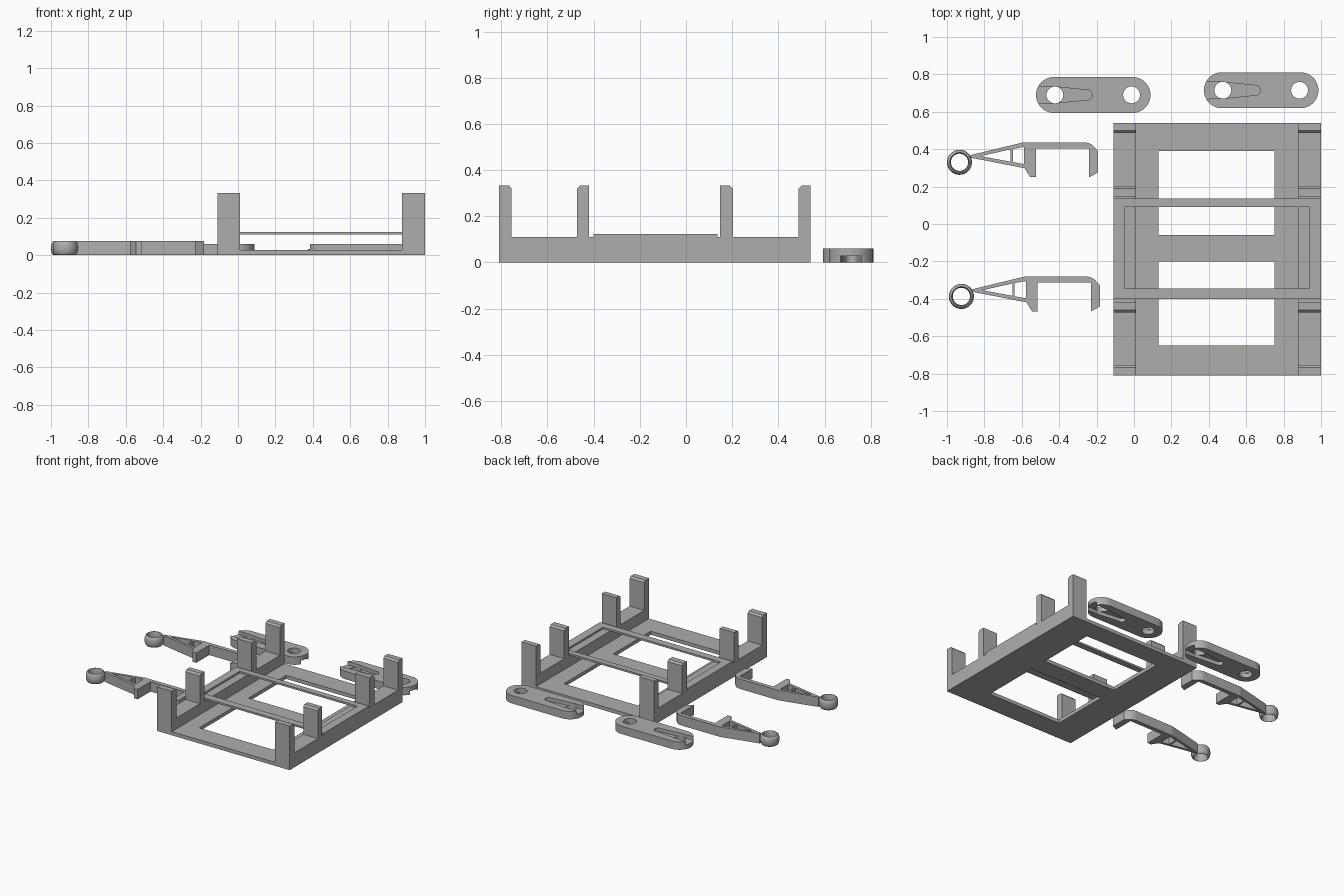
import bpy, bmesh, math
from mathutils import Matrix, Vector

cube = bpy.data.objects.get("Cube")
if cube:
    bpy.data.objects.remove(cube, do_unlink=True)

grey = bpy.data.materials.new("plain grey")
grey.use_nodes = True
COLOUR = (0.42, 0.42, 0.42, 1)
grey.diffuse_color = COLOUR
grey.node_tree.nodes["Principled BSDF"].inputs["Base Color"].default_value = COLOUR


def finish(name, bm, smooth=False):
    bmesh.ops.recalc_face_normals(bm, faces=bm.faces[:])
    mesh = bpy.data.meshes.new(name)
    bm.to_mesh(mesh)
    bm.free()
    mesh.materials.append(grey)
    ob = bpy.data.objects.new(name, mesh)
    bpy.context.collection.objects.link(ob)
    if smooth:
        smooth_shade(ob)
    return ob


def smooth_shade(ob):
    bpy.ops.object.select_all(action='DESELECT')
    ob.select_set(True)
    bpy.context.view_layer.objects.active = ob
    bpy.ops.object.shade_smooth_by_angle(angle=math.radians(35))


def prism(name, loops, low, high, matrix=Matrix(), smooth=False):
    """Extrude an outline (first loop) with holes (other loops) from low to high."""
    bm = bmesh.new()
    edges = []
    for loop in loops:
        vs = [bm.verts.new((u, v, low)) for u, v in loop]
        edges += [bm.edges.new((a, b)) for a, b in zip(vs, vs[1:] + vs[:1])]
    bmesh.ops.triangle_fill(bm, use_beauty=True, use_dissolve=False, edges=edges)
    top = bmesh.ops.extrude_face_region(bm, geom=bm.faces[:])["geom"]
    verts = [g for g in top if isinstance(g, bmesh.types.BMVert)]
    bmesh.ops.translate(bm, vec=(0, 0, high - low), verts=verts)
    bmesh.ops.transform(bm, matrix=matrix, verts=bm.verts[:])
    return finish(name, bm, smooth)


def rect(x0, x1, y0, y1):
    return [(x0, y0), (x1, y0), (x1, y1), (x0, y1)]


def arc(cx, cy, r, start, end, n):
    angles = [math.radians(start + (end - start) * i / n) for i in range(n + 1)]
    return [(cx + r * math.cos(a), cy + r * math.sin(a)) for a in angles]


# Frame floor with two windows
LEFT, RIGHT, FRONT, BACK = -0.11, 1.0, -0.81, 0.54
WALL = 0.122
prism("frame_floor", [rect(LEFT + WALL, RIGHT - WALL, FRONT, BACK),
                      rect(0.13, 0.75, -0.06, 0.39),
                      rect(0.13, 0.75, -0.65, -0.20)], 0, 0.027)

# Side walls with four upright posts each, chamfered on the inner top edge
WALL_TOP, POST_TOP, C = 0.11, 0.333, 0.013
posts = [(FRONT, -0.755, 1), (-0.472, -0.42, -1), (0.147, 0.203, 1), (0.487, BACK, -1)]
profile = [(FRONT, 0)]
for y0, y1, side in posts:
    profile.append((y0, WALL_TOP))
    profile += [(y0, POST_TOP)] if side > 0 else [(y0, POST_TOP - C), (y0 + C, POST_TOP)]
    profile += [(y1 - C, POST_TOP), (y1, POST_TOP - C)] if side > 0 else [(y1, POST_TOP)]
    profile.append((y1, WALL_TOP))
profile = [p for p in profile if p not in ((FRONT, WALL_TOP), (BACK, WALL_TOP))] + [(BACK, 0)]
stand = Matrix(((0, 0, 1, 0), (1, 0, 0, 0), (0, 1, 0, 0), (0, 0, 0, 1)))
prism("right_wall", [profile], LEFT, LEFT + WALL, stand)
prism("left_wall", [profile], RIGHT - WALL, RIGHT, stand)

# Thin raised rim that bridges the two walls
prism("bridge_rim", [rect(LEFT, RIGHT, -0.40, 0.137),
                     rect(-0.05, 0.937, -0.345, 0.092)], WALL_TOP, 0.124)


# Rounded links: a round hole at each end, a tapered slot above and one below
def link_plate(name, x, y):
    place = Matrix.Translation((x, y, 0))
    reach, r, pin = 0.21, 0.096, 0.205
    outline = arc(reach, 0, r, -90, 90, 24) + arc(-reach, 0, r, 90, 270, 24)
    holes = [arc(s * pin, 0, 0.045, 0, 360, 32)[:-1] for s in (-1, 1)]
    plate = prism(name, [outline] + holes, 0, 0.06, place)
    for side, low, high in ((-1, 0.033, 0.08), (1, -0.02, 0.027)):
        slot = [(-0.35, -0.047), (-0.21, -0.044)] + arc(-0.03, 0, 0.026, -80, 80, 10)
        slot += [(-0.21, 0.044), (-0.35, 0.047)]
        slot = [(-side * u, v) for u, v in slot]
        cutter = prism("slot_cutter", [slot], low, high, place)
        cutter.hide_render = True
        mod = plate.modifiers.new("slot", 'BOOLEAN')
        mod.operation, mod.solver, mod.object = 'DIFFERENCE', 'EXACT', cutter
        bpy.context.view_layer.objects.active = plate
        bpy.ops.object.modifier_apply(modifier=mod.name)
        bpy.data.objects.remove(cutter, do_unlink=True)
    smooth_shade(plate)


link_plate("right_link", -0.218, 0.69)
link_plate("left_link", 0.68, 0.715)


# Clip arms: a rounded eyelet, a V brace and a two-legged hook
def clip_arm(name, dx, dy):
    place = Matrix.Translation((dx, dy, 0))
    high = 0.075
    outline = [(-0.875, 0.368), (-0.59, 0.437)]
    outline += arc(-0.27, 0.357, 0.08, 90, 50, 6)
    outline += [(-0.193, 0.39), (-0.193, 0.275), (-0.24, 0.25), (-0.24, 0.405),
                (-0.525, 0.405), (-0.525, 0.25), (-0.555, 0.25), (-0.585, 0.298),
                (-0.875, 0.355)]
    brace = [(-0.82, 0.363), (-0.66, 0.333), (-0.66, 0.399)]
    gap = [(-0.648, 0.331), (-0.588, 0.32), (-0.588, 0.412), (-0.648, 0.401)]
    prism(name, [outline, brace, gap], 0, high, place)
    # Eyelet: barrel outside, narrow waist inside
    ring = [(0.052 + 0.015 * math.cos(math.radians(a)), high / 2 + 0.0375 * math.sin(math.radians(a)))
            for a in range(-90, 91, 15)]
    ring += [(0.046, 0.05), (0.046, 0.025)]
    bm = bmesh.new()
    vs = [bm.verts.new((r, 0, z)) for r, z in ring]
    es = [bm.edges.new((a, b)) for a, b in zip(vs, vs[1:] + vs[:1])]
    bmesh.ops.spin(bm, geom=vs + es, cent=(0, 0, 0), axis=(0, 0, 1),
                   angle=math.tau, steps=40)
    bmesh.ops.remove_doubles(bm, verts=bm.verts[:], dist=0.0005)
    bmesh.ops.translate(bm, vec=Vector((dx - 0.933, dy + 0.33, 0)), verts=bm.verts[:])
    finish(name + "_eyelet", bm, True)


clip_arm("back_clip_arm", 0, 0)
clip_arm("front_clip_arm", 0.01, -0.717)
